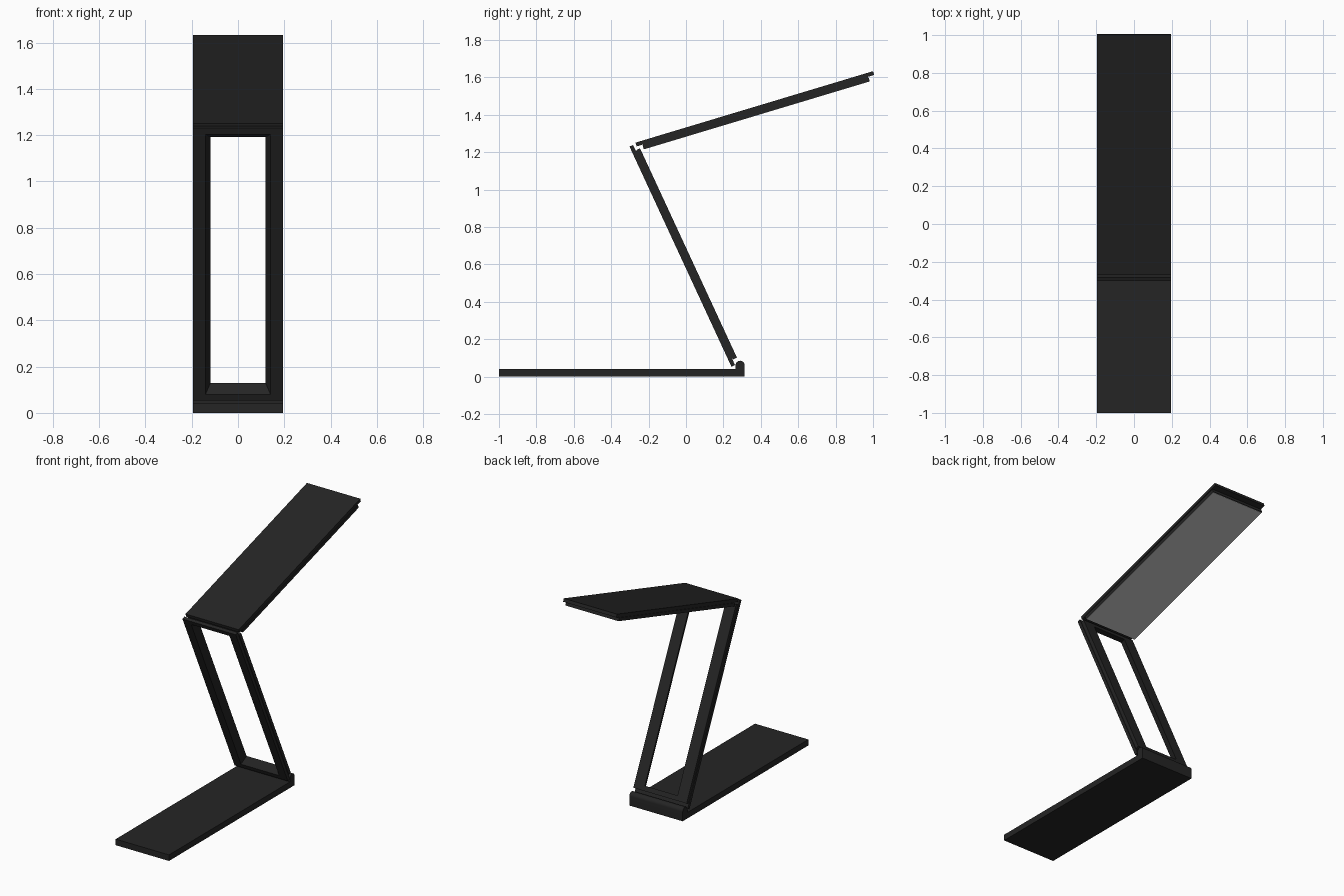
import bpy
import bmesh
import math
from mathutils import Vector

cube = bpy.data.objects.get("Cube")
if cube:
    bpy.data.objects.remove(cube, do_unlink=True)

HALF = 0.195      # half width shared by every part
STEP = 0.032      # how far the inner layer stops short of each end


def make_material(name, value):
    mat = bpy.data.materials.new(name)
    mat.use_nodes = True
    colour = (value, value, value, 1)
    mat.diffuse_color = colour
    mat.node_tree.nodes["Principled BSDF"].inputs["Base Color"].default_value = colour
    return mat


black = make_material("matte black", 0.018)
diffuser = make_material("light grey diffuser", 0.55)


def finish(name, bm, mat):
    bmesh.ops.recalc_face_normals(bm, faces=bm.faces)
    mesh = bpy.data.meshes.new(name)
    bm.to_mesh(mesh)
    bm.free()
    mesh.materials.append(mat)
    obj = bpy.data.objects.new(name, mesh)
    bpy.context.collection.objects.link(obj)
    return obj


class Leaf:
    """A folding leaf: s runs along it, t goes through its thickness."""

    def __init__(self, start, along, inward, length):
        self.start, self.length = Vector(start), length
        self.along, self.inward = Vector(along).normalized(), Vector(inward).normalized()

    def loop(self, bm, half, s0, s1, t):
        corners = [(-half, s0), (half, s0), (half, s1), (-half, s1)]
        return [bm.verts.new(self.start + Vector((x, 0, 0)) + self.along * s + self.inward * t)
                for x, s in corners]

    def layer(self, name, t0, t1, end, side=0.0, hole=None, mat=black):
        """Slab from depth t0 to t1; hole(t) gives (half width, end margin)."""
        bm = bmesh.new()
        outer = [self.loop(bm, HALF - side, end, self.length - end, t) for t in (t0, t1)]
        rings = [outer[0], outer[1]]
        if hole:
            for t in (t1, t0):
                half, margin = hole(t)
                rings.append(self.loop(bm, half, margin, self.length - margin, t))
            rings.append(outer[0])
        else:
            bm.faces.new(outer[0])
            bm.faces.new(outer[1])
        for a, b in zip(rings, rings[1:]):
            for i in range(4):
                j = (i + 1) % 4
                bm.faces.new((a[i], a[j], b[j], b[i]))
        return finish(name, bm, mat)

    def stack(self, name, thick, hole=None):
        """Full plate, recessed seam and shorter inner layer."""
        self.layer(name + "_plate", 0, 0.021, 0, hole=hole)
        self.layer(name + "_seam", 0.021, 0.025, STEP + 0.004, 0.004, hole)
        self.layer(name + "_inner", 0.025, thick, STEP, hole=hole)


# Base slab with a rounded hinge lip at the back
radius, lip_y, lip_z = 0.024, 0.289, 0.061
profile = [(-1, 0), (lip_y + radius, 0)]
for i in range(13):
    a = math.pi * i / 12
    profile.append((lip_y + radius * math.cos(a), lip_z + radius * math.sin(a)))
profile += [(lip_y - radius, 0.04), (-1, 0.04)]
bm = bmesh.new()
face = bm.faces.new([bm.verts.new((-HALF, y, z)) for y, z in profile])
ext = bmesh.ops.extrude_face_region(bm, geom=[face])
moved = [v for v in ext["geom"] if isinstance(v, bmesh.types.BMVert)]
bmesh.ops.translate(bm, verts=moved, vec=(2 * HALF, 0, 0))
base = finish("base", bm, black)
bpy.context.view_layer.objects.active = base
base.select_set(True)
bpy.ops.object.shade_smooth_by_angle(angle=math.radians(30))

# Leaning open-frame arm, its opening narrowing towards the back
THICK = 0.047


def arm_hole(t):
    f = t / THICK
    return 0.14 - 0.021 * f, 0.03 + 0.033 * f


# The seam and inner layers keep a little material around the opening
def safe_hole(t):
    half, margin = arm_hole(t)
    return half, max(margin, STEP + 0.007) if t > 0.02 else margin


arm = Leaf((0, -0.302, 1.23), (0, 0.42, -0.907), (0, 0.907, 0.42), 1.297)
arm.stack("arm", THICK, safe_hole)

# Tilted lamp head with a glowing panel underneath
head = Leaf((0, -0.27, 1.251), (0, 0.9575, 0.288), (0, 0.288, -0.9575), 1.326)
head.stack("head", 0.046)
head.layer("light_panel", 0.046, 0.0475, STEP + 0.004, 0.004, mat=diffuser)
